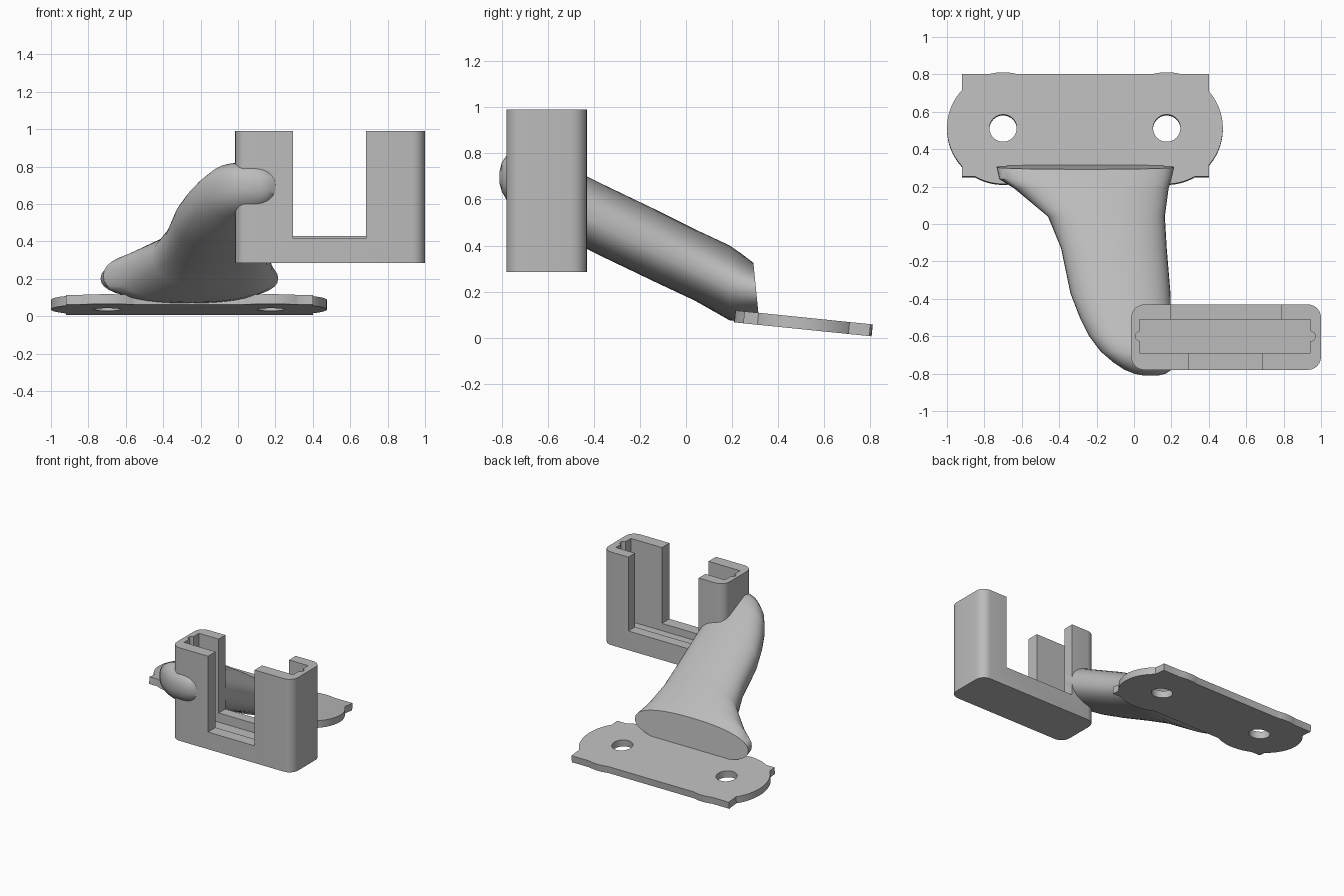
import bpy, bmesh, math
from mathutils import Matrix

if "Cube" in bpy.data.objects:
    bpy.data.objects.remove(bpy.data.objects["Cube"])

grey = bpy.data.materials.new("plain_grey")
grey.use_nodes = True
color = (0.5, 0.5, 0.5, 1)
grey.diffuse_color = color
grey.node_tree.nodes["Principled BSDF"].inputs["Base Color"].default_value = color


def make_object(name, bm):
    bmesh.ops.recalc_face_normals(bm, faces=bm.faces)
    mesh = bpy.data.meshes.new(name)
    bm.to_mesh(mesh)
    bm.free()
    mesh.materials.append(grey)
    obj = bpy.data.objects.new(name, mesh)
    bpy.context.collection.objects.link(obj)
    return obj


def block(name, x, y, z, corner=0):
    """Box from ranges, with optional rounded upright edges."""
    bm = bmesh.new()
    bmesh.ops.create_cube(bm, size=1)
    for v in bm.verts:
        v.co = [r[0] + (c + 0.5) * (r[1] - r[0]) for c, r in zip(v.co, (x, y, z))]
    if corner:
        upright = [e for e in bm.edges
                   if abs(e.verts[0].co.z - e.verts[1].co.z) > 0.01]
        bmesh.ops.bevel(bm, geom=upright, offset=corner, segments=6,
                        profile=0.5, affect='EDGES')
    return make_object(name, bm)


def cylinder(name, x, y, z, radius, sides=48):
    bm = bmesh.new()
    bmesh.ops.create_cone(bm, cap_ends=True, segments=sides, radius1=radius,
                          radius2=radius, depth=z[1] - z[0],
                          matrix=Matrix.Translation((x, y, sum(z) / 2)))
    return make_object(name, bm)


def combine(obj, tools, operation):
    bpy.context.view_layer.objects.active = obj
    for tool in tools:
        mod = obj.modifiers.new("combine", 'BOOLEAN')
        mod.operation = operation
        mod.solver = 'EXACT'
        mod.object = tool
        bpy.ops.object.modifier_apply(modifier=mod.name)


def remove(tools):
    for tool in tools:
        bpy.data.objects.remove(tool)


def smooth(obj, degrees):
    bpy.ops.object.select_all(action='DESELECT')
    obj.select_set(True)
    bpy.context.view_layer.objects.active = obj
    bpy.ops.object.shade_smooth_by_angle(angle=math.radians(degrees))


# Mounting plate: bar with two round lobes and screw holes, tilted down at the back
thick = (-0.026, 0.026)
holes_x = (-0.70, 0.175)
plate = block("mounting_plate", (-0.92, 0.40), (-0.26, 0.29), thick)
lobes = [cylinder("lobe", x, 0, thick, 0.30, 96) for x in holes_x]
holes = [cylinder("hole", x, 0, (-0.1, 0.1), 0.073) for x in holes_x]
combine(plate, lobes, 'UNION')
combine(plate, holes, 'DIFFERENCE')
remove(lobes + holes)
plate.data.transform(Matrix.Translation((0, 0.51, 0.062))
                     @ Matrix.Rotation(math.radians(-5.8), 4, 'X'))
smooth(plate, 30)

# Holder: U-shaped block with a card slot and open front and back
holder = block("holder", (-0.015, 1.0), (-0.78, -0.43), (0.285, 0.99), 0.07)
slot = block("slot_cutter", (0.03, 0.945), (-0.69, -0.51), (0.36, 1.2))
front = block("front_cutter", (0.295, 0.685), (-0.9, -0.6), (0.415, 1.2))
back = block("back_cutter", (0.195, 0.785), (-0.6, -0.29), (0.43, 1.2))
notches = [cylinder("notch_cutter", x, -0.6, (0.36, 1.2), 0.027, 24)
           for x in (0.035, 0.942)]
combine(holder, [slot, front, back] + notches, 'DIFFERENCE')
smooth(holder, 30)

# Arm: loft of rounded sections (y, left x, right x, bottom z, top z)
sections = [
    (0.305, -0.735, 0.215, 0.08, 0.325),
    (0.24, -0.72, 0.20, 0.07, 0.365),
    (0.19, -0.64, 0.185, 0.075, 0.40),
    (0.04, -0.46, 0.165, 0.16, 0.47),
    (-0.13, -0.39, 0.175, 0.24, 0.555),
    (-0.37, -0.34, 0.195, 0.355, 0.67),
    (-0.50, -0.29, 0.20, 0.42, 0.735),
    (-0.60, -0.24, 0.205, 0.48, 0.78),
    (-0.68, -0.18, 0.205, 0.53, 0.82),
    (-0.74, -0.11, 0.205, 0.565, 0.815),
    (-0.78, -0.05, 0.20, 0.60, 0.79),
    (-0.80, 0.00, 0.17, 0.635, 0.76),
    (-0.81, 0.05, 0.13, 0.67, 0.72),
]
bm = bmesh.new()
sides, power = 40, 2 / 2.3
rings = []
for i, (y, x0, x1, z0, z1) in enumerate(sections):
    ring = []
    for k in range(sides):
        a = 2 * math.pi * k / sides
        c, s = math.cos(a), math.sin(a)
        px = (x0 + x1) / 2 + (x1 - x0) / 2 * math.copysign(abs(c) ** power, c)
        pz = (z0 + z1) / 2 + (z1 - z0) / 2 * math.copysign(abs(s) ** power, s)
        lean = -0.1 * (pz - 0.2) if i == 0 else 0
        ring.append(bm.verts.new((px, y + lean, pz)))
    rings.append(ring)
for r, q in zip(rings, rings[1:]):
    for k in range(sides):
        n = (k + 1) % sides
        bm.faces.new((r[k], r[n], q[n], q[k]))
bm.faces.new(rings[0])
bm.faces.new(rings[-1])
arm = make_object("arm", bm)
combine(arm, [slot, back] + notches, 'DIFFERENCE')
smooth(arm, 40)
remove([slot, front, back] + notches)
